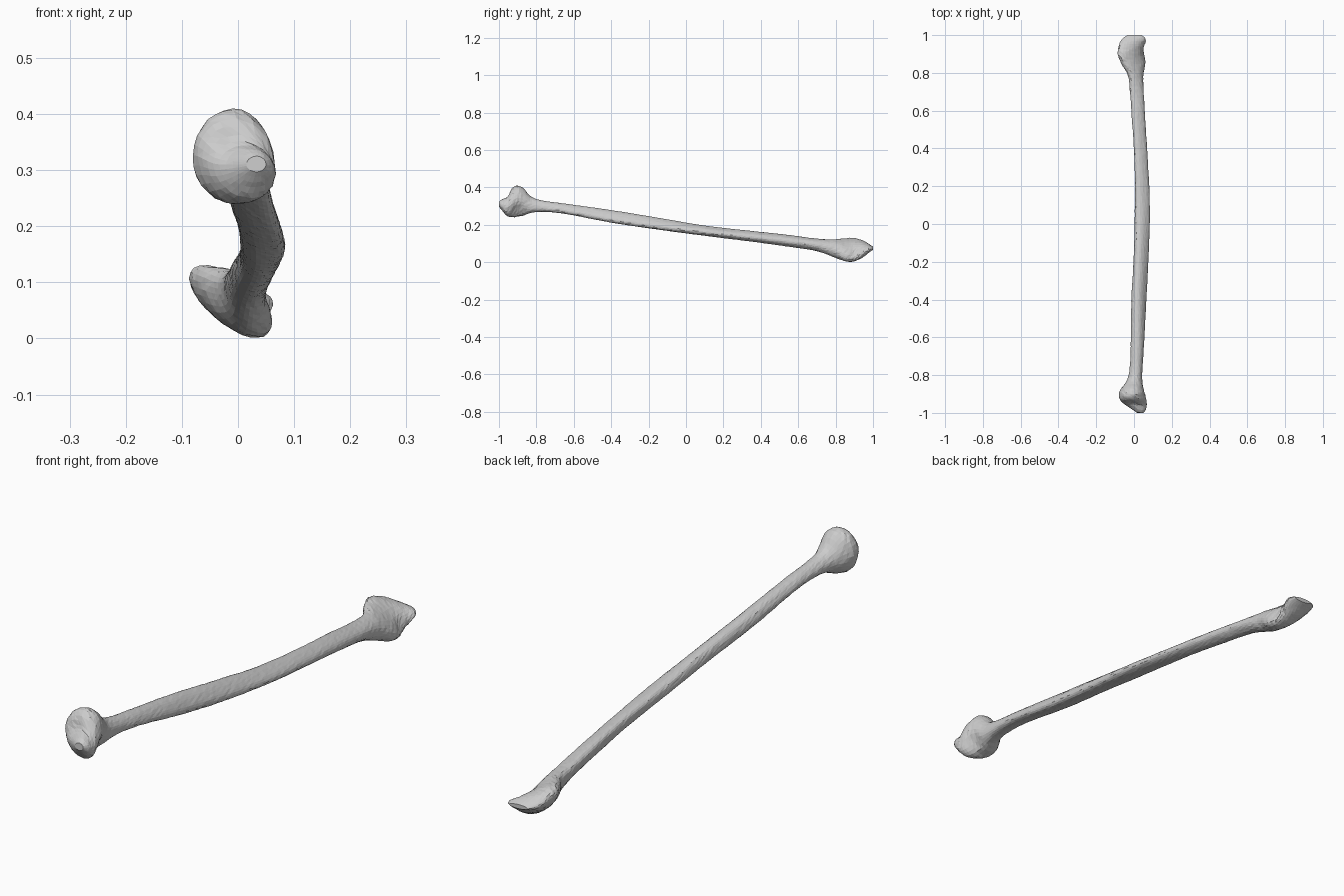
import bpy, bmesh, math, random
from mathutils import Vector

random.seed(4)
SIDES, RINGS = 28, 130

# Stations along the bone: y, x min, x max, z min, z max, skew (radians; positive leans down to the right)
STATIONS = [
    (-1.00, 0.015, 0.050, 0.297, 0.325, 0.0),
    (-0.985, -0.010, 0.062, 0.278, 0.338, 0.1),
    (-0.96, -0.045, 0.067, 0.250, 0.355, 0.2),
    (-0.93, -0.074, 0.066, 0.240, 0.396, 0.1),
    (-0.90, -0.080, 0.060, 0.242, 0.408, 0.0),
    (-0.87, -0.066, 0.051, 0.248, 0.394, 0.0),
    (-0.83, -0.038, 0.045, 0.262, 0.350, 0.1),
    (-0.77, -0.023, 0.045, 0.268, 0.329, 0.1),
    (-0.65, -0.017, 0.052, 0.258, 0.312, 0.2),
    (-0.40, -0.014, 0.064, 0.210, 0.276, 0.3),
    (-0.15, -0.002, 0.076, 0.172, 0.235, 0.3),
    (0.10, 0.002, 0.081, 0.140, 0.194, 0.2),
    (0.35, 0.000, 0.070, 0.110, 0.166, 0.2),
    (0.55, -0.012, 0.058, 0.083, 0.145, 0.2),
    (0.70, -0.022, 0.050, 0.060, 0.126, 0.2),
    (0.79, -0.034, 0.049, 0.028, 0.122, 0.3),
    (0.85, -0.068, 0.060, 0.005, 0.127, 0.6),
    (0.90, -0.086, 0.064, 0.002, 0.129, 0.7),
    (0.95, -0.079, 0.065, 0.026, 0.114, 0.6),
    (0.98, -0.063, 0.063, 0.052, 0.096, 0.4),
    (1.00, -0.035, 0.042, 0.066, 0.082, 0.2),
]

# Hollows in the joint ends: centre, radius, push
DENTS = [
    ((0.065, 0.92, 0.045), 0.040, (-0.018, -0.008, 0.006)),
    ((-0.01, -0.965, 0.345), 0.035, (0.0, 0.014, -0.004)),
    ((0.055, -0.90, 0.275), 0.035, (-0.012, 0.0, 0.005)),
]


def catmull(a, b, c, d, t):
    return [0.5 * (2*q + (r-p)*t + (2*p-5*q+4*r-s)*t*t + (3*q-p-3*r+s)*t**3)
            for p, q, r, s in zip(a, b, c, d)]


def section(y):
    """Smoothly interpolated station at y (values blended per segment)."""
    n = len(STATIONS)
    i = next((k for k in range(n - 1) if y <= STATIONS[k + 1][0]), n - 2)
    a, b = STATIONS[i], STATIONS[i + 1]
    t = (y - a[0]) / (b[0] - a[0])
    # slopes scaled to uneven spacing
    def slope(k):
        lo, hi = STATIONS[max(k - 1, 0)], STATIONS[min(k + 1, n - 1)]
        return [(h - l) / (hi[0] - lo[0]) for l, h in zip(lo[1:], hi[1:])]
    s, d, h = slope(i), slope(i + 1), b[0] - a[0]
    before = [q - 2 * h * m for q, m in zip(b[1:], s)]
    after = [p + 2 * h * m for p, m in zip(a[1:], d)]
    return catmull(before, a[1:], b[1:], after, t)


def ring_heights():
    """Rings bunched towards both joint ends."""
    for k in range(RINGS):
        u = 2 * k / (RINGS - 1) - 1
        yield 0.45 * u + 0.55 * math.sin(u * math.pi / 2)


bm = bmesh.new()
rings = []
for y in ring_heights():
    x0, x1, z0, z1, skew = section(y)
    cx, cz, rx, rz = (x0+x1)/2, (z0+z1)/2, (x1-x0)/2, (z1-z0)/2
    shaft = max(0.0, 1 - abs(y) ** 6 * 1.6)
    ring = []
    for k in range(SIDES):
        a = 2 * math.pi * k / SIDES
        # three-edged shaft whose ridges twist along the length
        r = 1 + 0.07 * shaft * math.cos(3 * a - 2.0 * y + 0.4)
        r += random.uniform(-0.02, 0.02)
        p = Vector((cx + rx * r * math.cos(a), y, cz + rz * r * math.sin(a - skew)))
        for c, rad, push in DENTS:
            p += Vector(push) * math.exp(-((p - Vector(c)).length / rad) ** 2)
        ring.append(bm.verts.new(p))
    rings.append(ring)

# Skin the rings with triangles and close the ends
for r0, r1 in zip(rings, rings[1:]):
    for k in range(SIDES):
        j = (k + 1) % SIDES
        bm.faces.new((r0[k], r0[j], r1[j]))
        bm.faces.new((r0[k], r1[j], r1[k]))
for ring in (rings[0], rings[-1]):
    bm.faces.new(ring)
bmesh.ops.recalc_face_normals(bm, faces=bm.faces)

mesh = bpy.data.meshes.new("leg_bone")
bm.to_mesh(mesh)
bm.free()
bone = bpy.data.objects.new("leg_bone", mesh)
bpy.context.collection.objects.link(bone)
